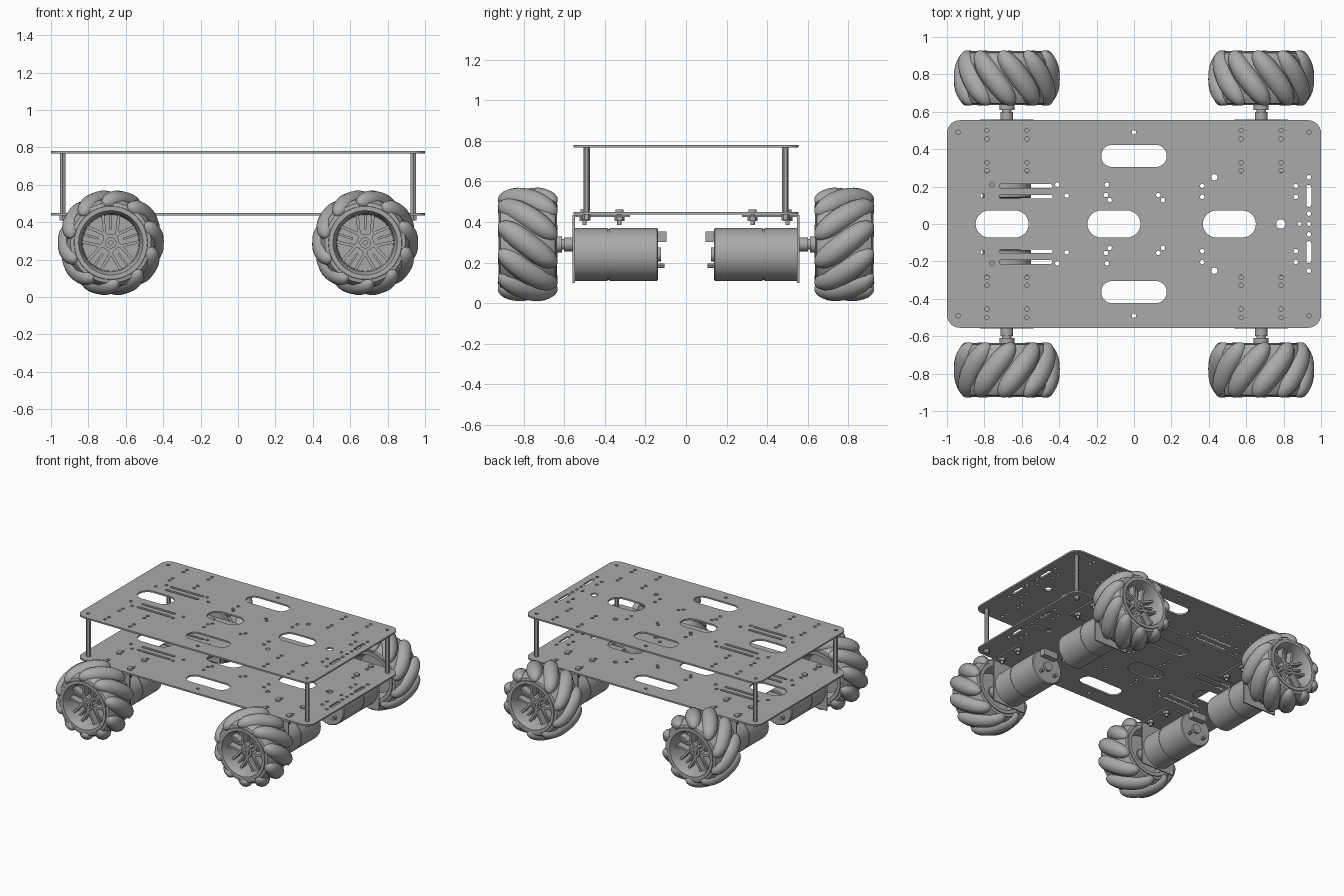
import bpy, bmesh
from math import sin, cos, pi, radians
from mathutils import Matrix, Vector

if "Cube" in bpy.data.objects:
    bpy.data.objects.remove(bpy.data.objects["Cube"])

grey = bpy.data.materials.new("plain grey")
grey.use_nodes = True
grey.diffuse_color = (0.4, 0.4, 0.4, 1)
grey.node_tree.nodes["Principled BSDF"].inputs["Base Color"].default_value = (0.4, 0.4, 0.4, 1)


def finish(name, mesh, smooth=True):
    obj = bpy.data.objects.new(name, mesh)
    bpy.context.collection.objects.link(obj)
    mesh.materials.clear()
    mesh.materials.append(grey)
    if smooth:
        mesh.shade_smooth()
        mesh.set_sharp_from_angle(angle=radians(35))
    return obj


def from_bmesh(name, bm, smooth=True):
    bmesh.ops.recalc_face_normals(bm, faces=bm.faces)
    mesh = bpy.data.meshes.new(name)
    bm.to_mesh(mesh)
    bm.free()
    return finish(name, mesh, smooth)


def from_curve(name, curve):
    temp = bpy.data.objects.new("temp", curve)
    bpy.context.collection.objects.link(temp)
    bpy.context.view_layer.update()
    mesh = bpy.data.meshes.new_from_object(
        temp.evaluated_get(bpy.context.evaluated_depsgraph_get()))
    bpy.data.objects.remove(temp)
    return finish(name, mesh)


def add_rod(bm, a, b, r, sides=24):
    a, b = Vector(a), Vector(b)
    turn = (b - a).to_track_quat('Z', 'Y').to_matrix().to_4x4()
    bmesh.ops.create_cone(bm, cap_ends=True, segments=sides, radius1=r, radius2=r,
                          depth=(b - a).length,
                          matrix=Matrix.Translation((a + b) / 2) @ turn)


def add_box(bm, centre, size, turn=Matrix()):
    bmesh.ops.create_cube(bm, size=1, matrix=Matrix.Translation(centre) @ turn
                          @ Matrix.Diagonal((*size, 1)))


def add_lathe(bm, profile, cx, cz, s, steps=64):
    # profile of (radius, y) pairs spun round the axle
    verts = [bm.verts.new((cx + r, s * y, cz)) for r, y in profile]
    edges = [bm.edges.new(p) for p in zip(verts, verts[1:])]
    bmesh.ops.spin(bm, geom=verts + edges, cent=(cx, 0, cz), axis=(0, 1, 0),
                   angle=2 * pi, steps=steps, use_merge=True)


# Deck plates: rounded outline with slots and drill holes
def add_outline(curve, cx, cy, w, h, r, steps=5):
    pts = []
    for k, (sx, sy) in enumerate(((1, 1), (-1, 1), (-1, -1), (1, -1))):
        for i in range(steps + 1):
            a = (k + i / steps) * pi / 2
            pts.append((cx + sx * (w / 2 - r) + r * cos(a),
                        cy + sy * (h / 2 - r) + r * sin(a), 0, 1))
    spline = curve.splines.new('POLY')
    spline.points.add(len(pts) - 1)
    for p, co in zip(spline.points, pts):
        p.co = co
    spline.use_cyclic_u = True


HOLES = [(-.94, .49), (0, .49), (.935, .49), (-.76, .21), (-.81, .152), (-.41, .21),
         (-.36, .152), (-.145, .21), (-.15, .155), (-.13, .128), (.13, .155), (.155, .128),
         (.155, .16), (.365, .203), (.365, .145), (.865, .203), (.865, .145),
         (.935, .25), (.935, .055)]
HOLES = [h for h in HOLES if h != (.155, .16)]
HOLES += [(x, y) for x in (-.787, -.573, .573, .787) for y in (.5, .455, .328, .285)]


def plate(name, z):
    curve = bpy.data.curves.new(name, 'CURVE')
    curve.dimensions = '2D'
    curve.fill_mode = 'BOTH'
    curve.extrude = 0.006
    add_outline(curve, 0, 0, 2, 1.11, .07, 8)
    for x in (-.705, -.107, .51):
        add_outline(curve, x, 0, .283, .144, .0715, 8)
    for x, r in ((.785, .025), (.885, .011), (.935, .011)):
        add_outline(curve, x, 0, 2.02 * r, 2.02 * r, r, 3)
    for s in (1, -1):
        add_outline(curve, 0, s * .364, .35, .118, .0585, 8)
        add_outline(curve, .935, s * .15, .026, .118, .0125, 3)
        add_outline(curve, .43, s * .25, .034, .034, .0165, 3)
        for y in (.203, .145):
            add_outline(curve, -.578, s * y, .285, .02, .0095, 3)
        for x, y in HOLES:
            add_outline(curve, x, s * y, .024, .024, .0115, 3)
    from_curve(name, curve).location.z = z


plate("lower_deck", .443)
plate("upper_deck", .774)

# Corner posts between the decks, with nuts below
for sx in (1, -1):
    for s in (1, -1):
        bm = bmesh.new()
        x, y = sx * .937, s * .49
        add_lathe_z = [(.449, .768, .016), (.41, .437, .02)]
        for z0, z1, r in add_lathe_z:
            add_rod(bm, (x, y, z0), (x, y, z1), r, 6)
        from_bmesh("deck_post", bm, False)


# Tyre with slanted rollers wrapped round it
def wheel(cx, s):
    cz, mid = .29, .78
    bm = bmesh.new()
    add_lathe(bm, [(r, mid + y) for r, y in (
        (.17, -.13), (.19, -.14), (.215, -.135), (.235, -.1), (.243, 0),
        (.235, .1), (.215, .135), (.19, .14), (.17, .13))], cx, cz, s)
    from_bmesh("tyre", bm)

    rollers = bpy.data.curves.new("rollers", 'CURVE')
    rollers.dimensions = '3D'
    rollers.bevel_depth = .059
    rollers.bevel_resolution = 4
    rollers.use_fill_caps = True
    n = 16
    for k in range(10):
        spline = rollers.splines.new('POLY')
        spline.points.add(n)
        for i, p in enumerate(spline.points):
            u = sin((i / n - .5) * pi)
            a = k * pi / 5 + .48 * u
            r = .226 - .012 * u * u
            p.co = (cx + r * cos(a), s * (mid + .142 * u), cz + r * sin(a), 1)
            p.radius = max(.1, (1 - abs(u) ** 3) ** .5)
    from_curve("tyre_rollers", rollers)

    # Rim: lipped barrel, back disc, paired spokes and hub
    bm = bmesh.new()
    add_lathe(bm, [(r, mid + y) for r, y in (
        (.2, -.125), (.195, -.145), (.17, -.145), (.165, -.135), (.15, -.05), (.03, -.05),
        (.03, -.03), (.15, -.03), (.155, .1), (.168, .135), (.172, .145), (.195, .145),
        (.2, .125), (.2, -.125))], cx, cz, s)
    from_bmesh("rim", bm)
    bm = bmesh.new()
    for k in range(5):
        a = pi / 2 + k * 2 * pi / 5
        for side in (-1, 1):
            b = a + side * .28
            p = Vector((.035 * cos(a + side), 0, .035 * sin(a + side)))
            q = Vector((.155 * cos(b), 0, .155 * sin(b)))
            d = q - p
            turn = Matrix((d.normalized(), (0, 1, 0),
                           d.normalized().cross(Vector((0, 1, 0))))).transposed().to_4x4()
            add_box(bm, (p + q) / 2 + Vector((cx, s * (mid + .06), cz)),
                    (d.length, .05, .016), turn)
        q = Vector((.11 * cos(a), 0, .11 * sin(a)))
        turn = Matrix.Rotation(-a, 4, 'Y')
        add_box(bm, q + Vector((cx, s * (mid + .03), cz)), (.08, .06, .012), turn)
    from_bmesh("spokes", bm, False)
    bm = bmesh.new()
    for y0, y1, r in ((-.06, .09, .045), (.09, .105, .03), (.105, .115, .014)):
        add_rod(bm, (cx, s * (mid + y0), cz), (cx, s * (mid + y1), cz), r)
    from_bmesh("hub", bm)


# Motor, axle coupling and mounting bracket
def drive(cx, s):
    zm = .24
    bm = bmesh.new()
    add_lathe(bm, [(0, .138), (.124, .138), (.13, .144), (.13, .378), (.126, .378),
                   (.126, .386), (.13, .386), (.13, .548), (0, .548)], cx, zm, s, 48)
    add_rod(bm, (cx, s * .122, zm), (cx, s * .14, zm), .035)
    from_bmesh("motor", bm)
    bm = bmesh.new()
    add_box(bm, (cx, s * .118, .328), (.12, .046, .05))
    for dx in (-.06, .06):
        add_rod(bm, (cx + dx, s * .105, .185), (cx + dx, s * .14, .185), .012, 8)
    from_bmesh("motor_terminals", bm, False)
    bm = bmesh.new()
    add_rod(bm, (cx, s * .548, .29), (cx, s * .60, .29), .034)
    add_rod(bm, (cx, s * .60, .29), (cx, s * .61, .29), .026)
    add_rod(bm, (cx, s * .61, .29), (cx, s * .74, .29), .04)
    from_bmesh("axle_coupling", bm)
    bm = bmesh.new()
    add_box(bm, (cx, s * .553, .267), (.285, .01, .335))
    add_box(bm, (cx, s * .415, .431), (.285, .28, .01))
    from_bmesh("motor_bracket", bm, False)
    bm = bmesh.new()
    for dx in (-.107, .107):
        for y in (.5, .328):
            x = cx + dx
            for z0, z1, r, sides in ((.385, .455, .011, 12), (.405, .426, .024, 6),
                                     (.449, .462, .02, 12)):
                add_rod(bm, (x, s * y, z0), (x, s * y, z1), r, sides)
    from_bmesh("bracket_bolts", bm, False)


for cx in (-.68, .68):
    for s in (1, -1):
        wheel(cx, s)
        drive(cx, s)
